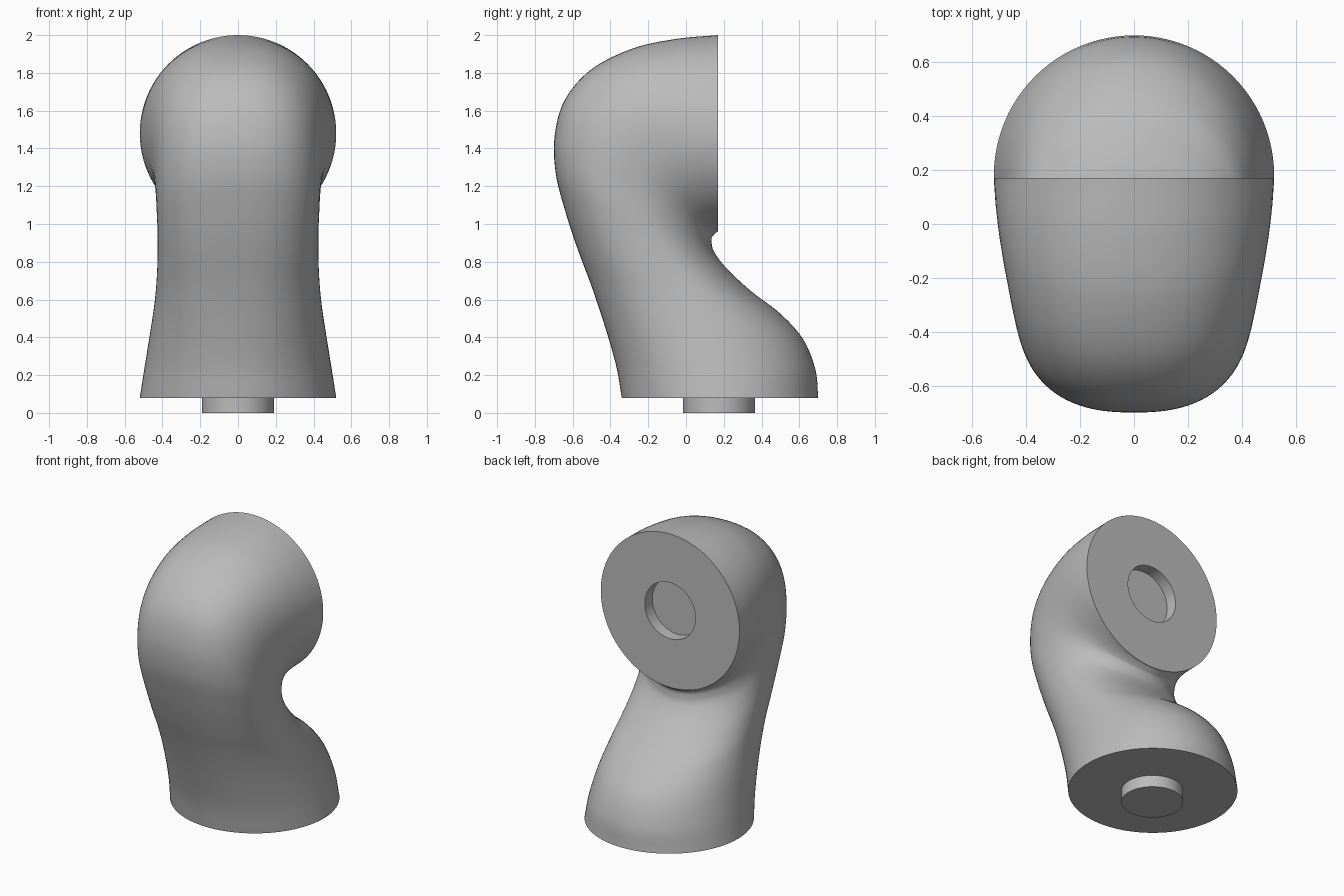
import bpy, bmesh, math
from mathutils import Vector

cube = bpy.data.objects.get("Cube")
if cube:
    bpy.data.objects.remove(cube, do_unlink=True)

SEG = 96      # points around each section
STEPS = 6     # rings between guide sections
AXIS_Y = 0.175

grey = bpy.data.materials.new("plain grey")
grey.use_nodes = True
colour = (0.5, 0.5, 0.5, 1)
grey.diffuse_color = colour
grey.node_tree.nodes["Principled BSDF"].inputs["Base Color"].default_value = colour

# Guide sections: front y, front z, back y, back z, half width
guides = [Vector(g) for g in (
    (-0.34, 0.08, 0.70, 0.08, 0.52),
    (-0.37, 0.25, 0.685, 0.23, 0.495),
    (-0.43, 0.46, 0.62, 0.39, 0.465),
    (-0.50, 0.67, 0.50, 0.525, 0.44),
    (-0.575, 0.87, 0.35, 0.64, 0.428),
    (-0.64, 1.07, 0.22, 0.76, 0.425),
    (-0.69, 1.27, 0.15, 0.85, 0.43),
    (-0.695, 1.47, 0.135, 0.905, 0.437),
    (-0.64, 1.66, 0.137, 0.93, 0.45),
    (-0.50, 1.82, 0.145, 0.94, 0.47),
    (-0.28, 1.93, 0.155, 0.95, 0.495),
    (-0.05, 1.98, 0.163, 0.957, 0.512),
    (0.17, 2.0, 0.17, 0.96, 0.52))]


def blend(a, b, c, d, t):
    """Smooth curve from b to c."""
    return 0.5 * (2 * b + (c - a) * t + (2 * a - 5 * b + 4 * c - d) * t * t
                  + (3 * b - a - 3 * c + d) * t ** 3)


def section(g, power=2):
    """Closed section; the front half is squarer when power is above 2."""
    front, back = Vector((0, g[0], g[1])), Vector((0, g[2], g[3]))
    centre, reach = (front + back) / 2, (front - back) / 2
    points = []
    for i in range(SEG):
        a = 2 * math.pi * i / SEG
        c, s = math.cos(a), math.sin(a)
        e = 2 / power if c > 0 else 1
        u = math.copysign(abs(c) ** e, c)
        w = math.copysign(abs(s) ** e, s)
        points.append(centre + reach * u + Vector((g[4] * w, 0, 0)))
    return points


def loft(name, rings):
    """Skin the rings, cap both ends and shade smoothly."""
    bm = bmesh.new()
    loops = [[bm.verts.new(p) for p in ring] for ring in rings]
    for low, high in zip(loops, loops[1:]):
        for i in range(SEG):
            j = (i + 1) % SEG
            bm.faces.new((low[i], low[j], high[j], high[i]))
    bm.faces.new(loops[0])
    bm.faces.new(loops[-1])
    bmesh.ops.recalc_face_normals(bm, faces=bm.faces)
    mesh = bpy.data.meshes.new(name)
    bm.to_mesh(mesh)
    bm.free()
    mesh.materials.append(grey)
    obj = bpy.data.objects.new(name, mesh)
    bpy.context.collection.objects.link(obj)
    bpy.ops.object.select_all(action="DESELECT")
    obj.select_set(True)
    bpy.context.view_layer.objects.active = obj
    bpy.ops.object.shade_smooth_by_angle()
    return obj


# Bent body, round at both ends
padded = [2 * guides[0] - guides[1]] + guides + [2 * guides[-1] - guides[-2]]
count = (len(guides) - 1) * STEPS
rings = []
for k in range(count + 1):
    n = min(k // STEPS, len(guides) - 2)
    g = blend(*padded[n:n + 4], k / STEPS - n)
    rings.append(section(g, 2 + 0.5 * math.sin(math.pi * k / count)))

# Round socket sunk into the back end
for y in (0.17, 0.09):
    rings.append(section((y, 1.67, y, 1.29, 0.19)))
loft("bent_body", rings)

# Locating peg under the base
loft("base_peg", [section((AXIS_Y - 0.19, z, AXIS_Y + 0.19, z, 0.19))
                  for z in (0, 0.085)])
